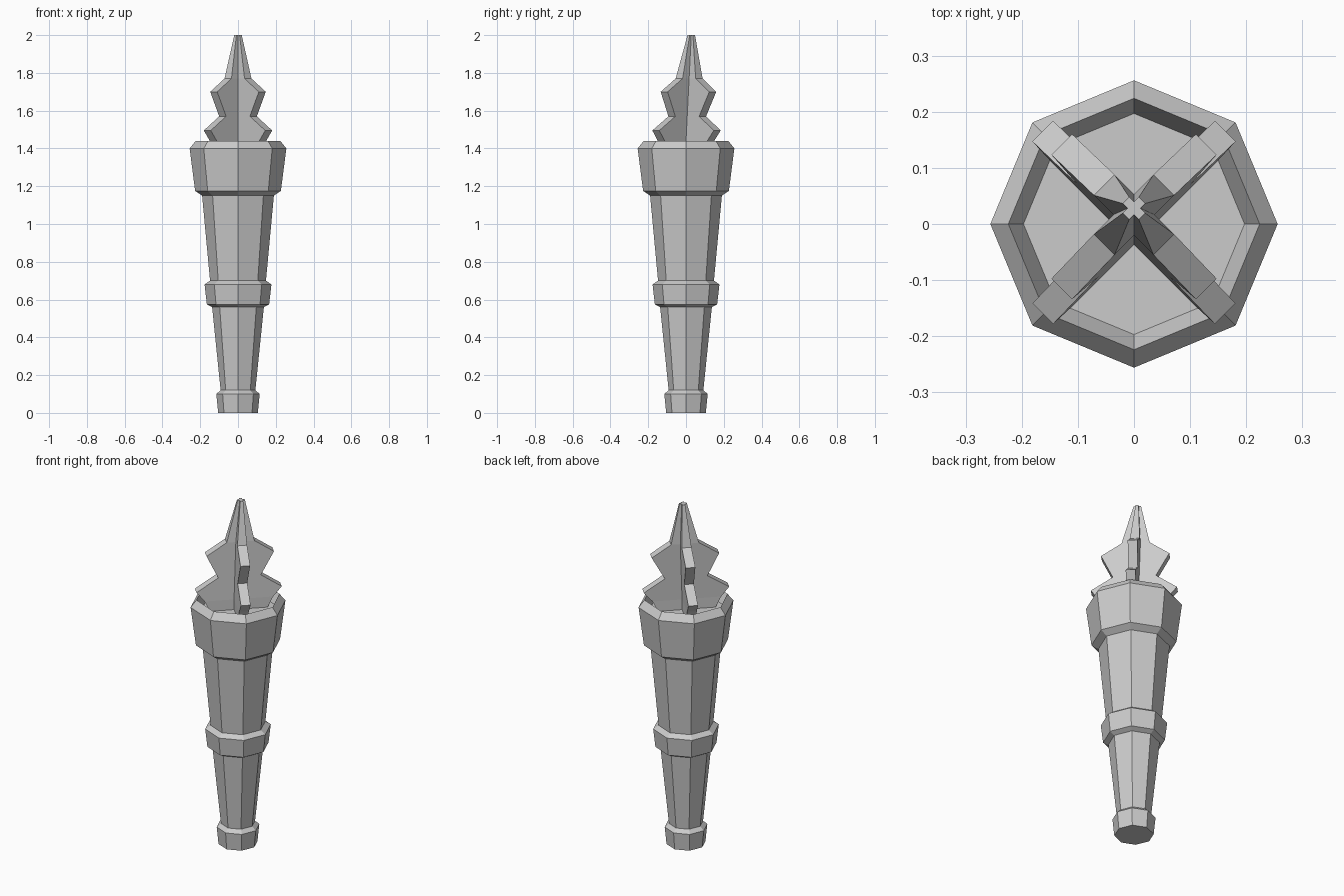
import bpy, bmesh
from math import cos, sin, pi

if "Cube" in bpy.data.objects:
    bpy.data.objects.remove(bpy.data.objects["Cube"])

GREY = (0.6, 0.6, 0.6, 1)
stone = bpy.data.materials.new("plain grey")
stone.use_nodes = True
stone.diffuse_color = GREY
stone.node_tree.nodes["Principled BSDF"].inputs["Base Color"].default_value = GREY


def loft(name, rings):
    """Join equal-sized rings of points into a capped flat-shaded solid."""
    bm = bmesh.new()
    loops = [[bm.verts.new(p) for p in ring] for ring in rings]
    n = len(loops[0])
    for low, high in zip(loops, loops[1:]):
        for i in range(n):
            j = (i + 1) % n
            bm.faces.new((low[i], low[j], high[j], high[i]))
    bm.faces.new(loops[0][::-1])
    bm.faces.new(loops[-1])
    bmesh.ops.recalc_face_normals(bm, faces=bm.faces)
    mesh = bpy.data.meshes.new(name)
    bm.to_mesh(mesh)
    bm.free()
    mesh.materials.append(stone)
    obj = bpy.data.objects.new(name, mesh)
    bpy.context.collection.objects.link(obj)


def octagon(r, z):
    return [(r * cos(i * pi / 4), r * sin(i * pi / 4), z) for i in range(8)]


def turned(name, profile):
    loft(name, [octagon(r, z) for r, z in profile])


# Handle: foot, lower shaft, collar, upper shaft, hollow cup
turned("torch_handle", [
    (0.105, 0), (0.115, 0.10), (0.092, 0.12),
    (0.137, 0.56), (0.165, 0.575), (0.177, 0.68), (0.148, 0.70),
    (0.19, 1.15), (0.227, 1.175), (0.256, 1.40), (0.224, 1.44),
    (0.197, 1.38),
])

# Flame: two crossed jagged plates, leaning slightly back at the tip
flame = [(1.37, 0.15, 0.026), (1.44, 0.185, 0.026), (1.495, 0.23, 0.026),
         (1.57, 0.115, 0.026), (1.70, 0.182, 0.026), (1.77, 0.075, 0.026),
         (2.0, 0.02, 0.008)]


def plate_ring(z, r, t, side):
    lean = 0.05 * max(0, z - 1.44)
    k = 0.5 ** 0.5
    corners = [(-r, -t), (r, -t), (r, t), (-r, t)]
    return [((a - side * b) * k, (side * a + b) * k + lean, z)
            for a, b in corners]


for name, side in (("flame_plate_a", 1), ("flame_plate_b", -1)):
    loft(name, [plate_ring(z, r, t, side) for z, r, t in flame])
